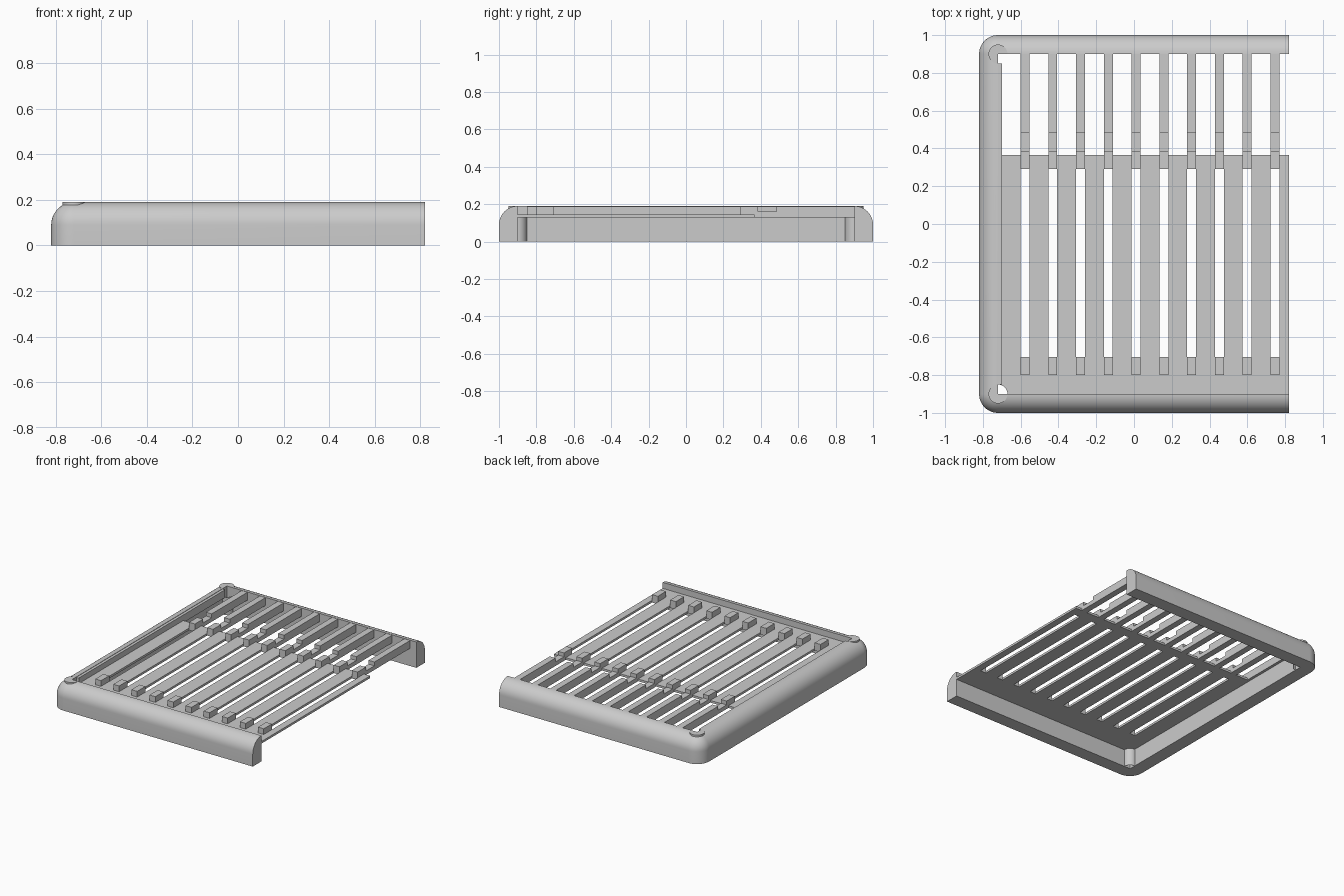
import bpy, bmesh, math
from mathutils import Vector

cube = bpy.data.objects.get("Cube")
if cube:
    bpy.data.objects.remove(cube, do_unlink=True)

grey = bpy.data.materials.new("plain_grey")
grey.use_nodes = True
grey.diffuse_color = (0.6, 0.6, 0.6, 1)
grey.node_tree.nodes["Principled BSDF"].inputs["Base Color"].default_value = (0.6, 0.6, 0.6, 1)

# Main dimensions
END, INX, INY = 0.82, -0.72, 0.9      # open end, inner corner
TOP, R, POST = 0.19, 0.1, 0.05        # height, rail radius, post radius
FLOOR, DECK = 0.13, 0.146             # underside and top of slatted plate
LEDGE = -0.7
SLOT_W, PITCH, COUNT = 0.047, 0.147, 10
slots = [-0.577 + PITCH * i for i in range(COUNT)]


def finish(name, bm, smooth=False, close=True):
    bmesh.ops.remove_doubles(bm, verts=bm.verts, dist=1e-5)
    if close:
        bmesh.ops.recalc_face_normals(bm, faces=bm.faces)
    mesh = bpy.data.meshes.new(name)
    bm.to_mesh(mesh)
    bm.free()
    mesh.materials.append(grey)
    ob = bpy.data.objects.new(name, mesh)
    bpy.context.collection.objects.link(ob)
    if smooth:
        bpy.ops.object.select_all(action='DESELECT')
        ob.select_set(True)
        bpy.context.view_layer.objects.active = ob
        bpy.ops.object.shade_smooth_by_angle(angle=math.radians(35))
    return ob


def prism(name, outline, vec, smooth=False):
    """Extrude a flat 3D outline along a vector."""
    bm = bmesh.new()
    face = bm.faces.new([bm.verts.new(p) for p in outline])
    out = bmesh.ops.extrude_face_region(bm, geom=[face], use_keep_orig=True)
    moved = [g for g in out["geom"] if isinstance(g, bmesh.types.BMVert)]
    bmesh.ops.translate(bm, verts=moved, vec=vec)
    return finish(name, bm, smooth)


def box(name, x0, x1, y0, y1, z0, z1):
    return prism(name, [(x0, y0, z0), (x1, y0, z0), (x1, y1, z0), (x0, y1, z0)],
                 (0, 0, z1 - z0))


def arc(cx, cy, r, a0, a1, n):
    angles = [math.radians(a0 + (a1 - a0) * i / n) for i in range(n + 1)]
    return [(cx + r * math.cos(a), cy + r * math.sin(a)) for a in angles]


# Three-sided rail: quarter-round profile swept around the domed corners
profile = [(0, 0), (R, 0)] + arc(0, TOP - R, R, 0, 90, 12)
sections = [(END, -INY, -90)]
sections += [(INX, -INY, -90 - 7.5 * i) for i in range(13)]
sections += [(INX, INY, 180 - 7.5 * i) for i in range(13)]
sections += [(END, INY, 90)]
bm = bmesh.new()
rings = []
for x, y, a in sections:
    c, s = math.cos(math.radians(a)), math.sin(math.radians(a))
    rings.append([bm.verts.new((x + c * d, y + s * d, z)) for d, z in profile])
for a, b in zip(rings, rings[1:]):
    for i in range(len(profile)):
        j = (i + 1) % len(profile)
        bm.faces.new((a[i], a[j], b[j], b[i]))
bm.faces.new(rings[0])
bm.faces.new(rings[-1])
finish("outer_rail", bm, True)

# Ledge along the inside of the closed end
box("side_ledge", INX, LEDGE, POST - INY, INY - POST, FLOOR, TOP - 0.003)

# Slatted plate: comb-shaped outline with a rounded cut at the post
SLOT_F, SLOT_B, PLATE_B = -0.705, 0.29, 0.365
outline = arc(INX, -INY, POST, 90, 0, 8) + [(END, -INY), (END, SLOT_B)]
for x in reversed(slots):
    r, l = x + SLOT_W / 2, x - SLOT_W / 2
    outline += [(r, SLOT_B), (r, SLOT_F), (l, SLOT_F), (l, SLOT_B)]
outline.append((INX, SLOT_B))
prism("slatted_plate", [(x, y, FLOOR) for x, y in outline], (0, 0, DECK - FLOOR))
box("plate_back_strip", INX, END, SLOT_B, PLATE_B, FLOOR, DECK)

# Notched bars at the back and pegs at the front, one per slot
side = [(SLOT_B, DECK), (PLATE_B, DECK), (PLATE_B, FLOOR), (INY, FLOOR), (INY, TOP - 0.002),
        (0.485, TOP - 0.002), (0.485, 0.16), (0.385, 0.16), (0.385, TOP - 0.002),
        (SLOT_B, TOP - 0.002)]
for i, x in enumerate(slots):
    l = x - SLOT_W / 2
    prism(f"notched_bar_{i + 1}", [(l, y, z) for y, z in side], (SLOT_W, 0, 0))
    box(f"front_peg_{i + 1}", l, l + SLOT_W, -0.8, SLOT_F, DECK, TOP - 0.002)

# Corner caps (three quarters of a disc) and hollow corner posts
for name, s in (("front", -1), ("back", 1)):
    cap = [(INX, s * INY, 0.165)]
    cap += [(x, s * y, 0.165) for x, y in arc(INX, INY, POST, 0, 270, 30)]
    prism(name + "_corner_cap", cap, (0, 0, TOP - 0.165), True)
    bm = bmesh.new()
    pts = arc(INX, s * INY, POST, 0, -90 * s, 10)
    for (ax, ay), (bx, by) in zip(pts, pts[1:]):
        quad = [(ax, ay, 0), (bx, by, 0), (bx, by, FLOOR), (ax, ay, FLOOR)]
        if s > 0:
            quad.reverse()
        bm.faces.new([bm.verts.new(p) for p in quad])
    finish(name + "_corner_post", bm, True, close=False)
